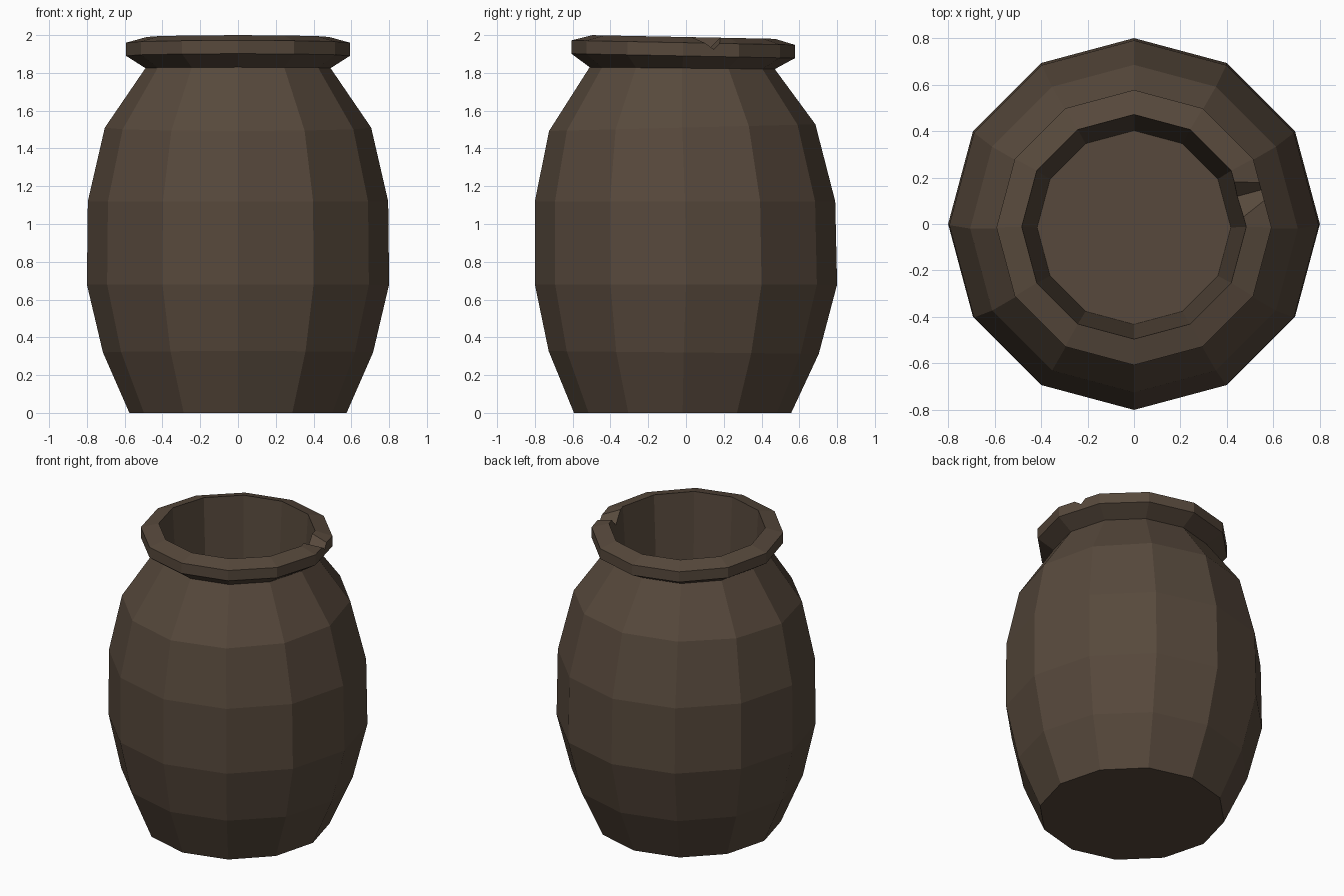
import bpy, bmesh, math
from mathutils import Vector

if "Cube" in bpy.data.objects:
    bpy.data.objects.remove(bpy.data.objects["Cube"])

SIDES = 12

clay = bpy.data.materials.new("dark brown clay")
clay.diffuse_color = (0.095, 0.066, 0.045, 1)
clay.use_nodes = True
clay.node_tree.nodes["Principled BSDF"].inputs["Base Color"].default_value = clay.diffuse_color

# Pot profile from base, over the rim, down to the inner floor:
# radius, height, y offset, slight tilt along y
PROFILE = [
    (0.575, 0.00, -0.018, 0.0),
    (0.715, 0.32, -0.012, -0.01),
    (0.80, 0.68, 0.0, 0.0),
    (0.795, 1.12, -0.005, 0.0),
    (0.705, 1.51, -0.02, 0.025),
    (0.49, 1.825, -0.02, -0.01),
    (0.592, 1.89, -0.015, -0.02),
    (0.592, 1.96, -0.015, -0.02),
    (0.483, 1.99, -0.012, -0.02),
    (0.417, 0.90, -0.015, 0.0),
]


def make_object(name, bm):
    bmesh.ops.recalc_face_normals(bm, faces=bm.faces)
    mesh = bpy.data.meshes.new(name)
    bm.to_mesh(mesh)
    bm.free()
    mesh.materials.append(clay)
    obj = bpy.data.objects.new(name, mesh)
    bpy.context.collection.objects.link(obj)
    return obj


def skin(name, rings):
    """Closed solid through a list of vertex rings."""
    bm = bmesh.new()
    vr = [[bm.verts.new(p) for p in ring] for ring in rings]
    n = len(vr[0])
    for a, b in zip(vr, vr[1:]):
        for i in range(n):
            j = (i + 1) % n
            bm.faces.new((a[i], a[j], b[j], b[i]))
    bm.faces.new(vr[0][::-1])
    bm.faces.new(vr[-1])
    return make_object(name, bm)


def ring(r, z, cy, tilt):
    pts = []
    for i in range(SIDES):
        a = 2 * math.pi * i / SIDES
        y = r * math.sin(a)
        pts.append(Vector((r * math.cos(a), y + cy, z + tilt * y)))
    return pts


# Jar body
jar = skin("clay_jar", [ring(*p) for p in PROFILE])

# V-shaped chip cut out of the rim on the right side
ca, sa = math.cos(math.radians(15)), math.sin(math.radians(15))
tri = [(-0.18, 2.05), (0.0, 1.925), (0.13, 2.05)]
cutter = skin("rim_chip_cutter",
              [[Vector((u * ca - t * sa, u * sa + t * ca, z)) for t, z in tri]
               for u in (0.3, 0.75)])
cutter.hide_render = True

mod = jar.modifiers.new("rim chip", 'BOOLEAN')
mod.operation = 'DIFFERENCE'
mod.solver = 'EXACT'
mod.object = cutter
deps = bpy.context.evaluated_depsgraph_get()
jar.data = bpy.data.meshes.new_from_object(jar.evaluated_get(deps))
jar.modifiers.clear()
bpy.data.objects.remove(cutter)
